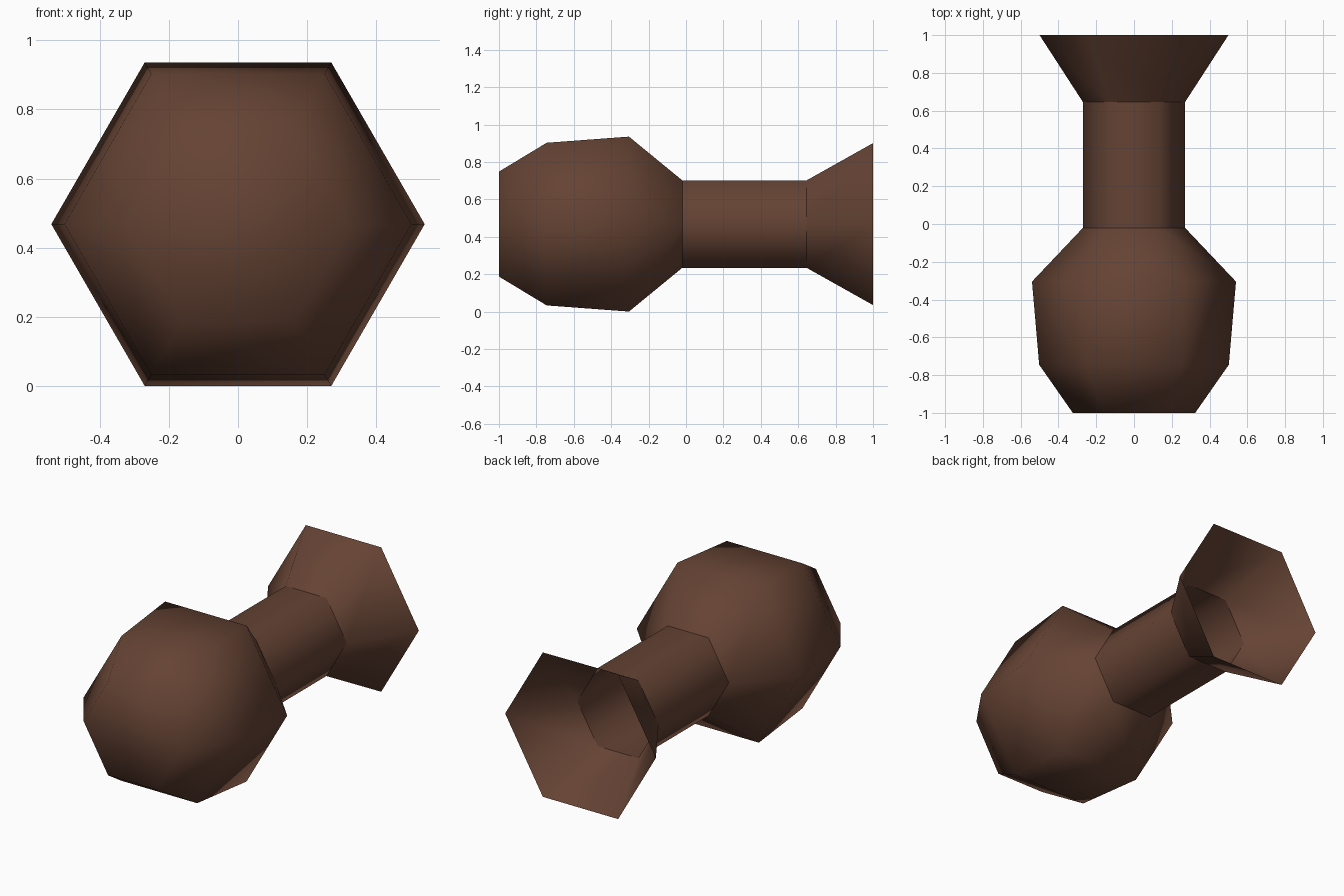
import bpy, bmesh, math

if "Cube" in bpy.data.objects:
    bpy.data.objects.remove(bpy.data.objects["Cube"])

SIDES = 6
AXIS_Z = 0.468  # height of the horizontal axis

brown = bpy.data.materials.new("dark brown")
brown.diffuse_color = (0.13, 0.056, 0.034, 1)
brown.use_nodes = True
brown.node_tree.nodes["Principled BSDF"].inputs["Base Color"].default_value = brown.diffuse_color


def hex_loft(name, profile, cap_front=False):
    """Six-sided lathe along y from (y, radius) pairs, front to back."""
    bm = bmesh.new()
    rings = []
    for y, r in profile:
        rings.append([bm.verts.new((r * math.cos(math.tau * i / SIDES), y,
                                    AXIS_Z + r * math.sin(math.tau * i / SIDES)))
                      for i in range(SIDES)])
    for a, b in zip(rings, rings[1:]):
        for i in range(SIDES):
            j = (i + 1) % SIDES
            bm.faces.new((a[i], b[i], b[j], a[j]))
    if cap_front:
        bm.faces.new(rings[0])
    for f in bm.faces:
        f.smooth = True
    mesh = bpy.data.meshes.new(name)
    bm.to_mesh(mesh)
    bm.free()
    mesh.materials.append(brown)
    obj = bpy.data.objects.new(name, mesh)
    bpy.context.collection.objects.link(obj)
    return obj


# Rounded head, closed at the front
hex_loft("head", [(-1, 0.324), (-0.745, 0.502), (-0.305, 0.54), (-0.02, 0.27)],
         cap_front=True)
# Straight hollow neck
hex_loft("neck", [(-0.02, 0.27), (0.645, 0.27)])
# Open flared end
hex_loft("flare", [(0.645, 0.27), (1, 0.5)])
